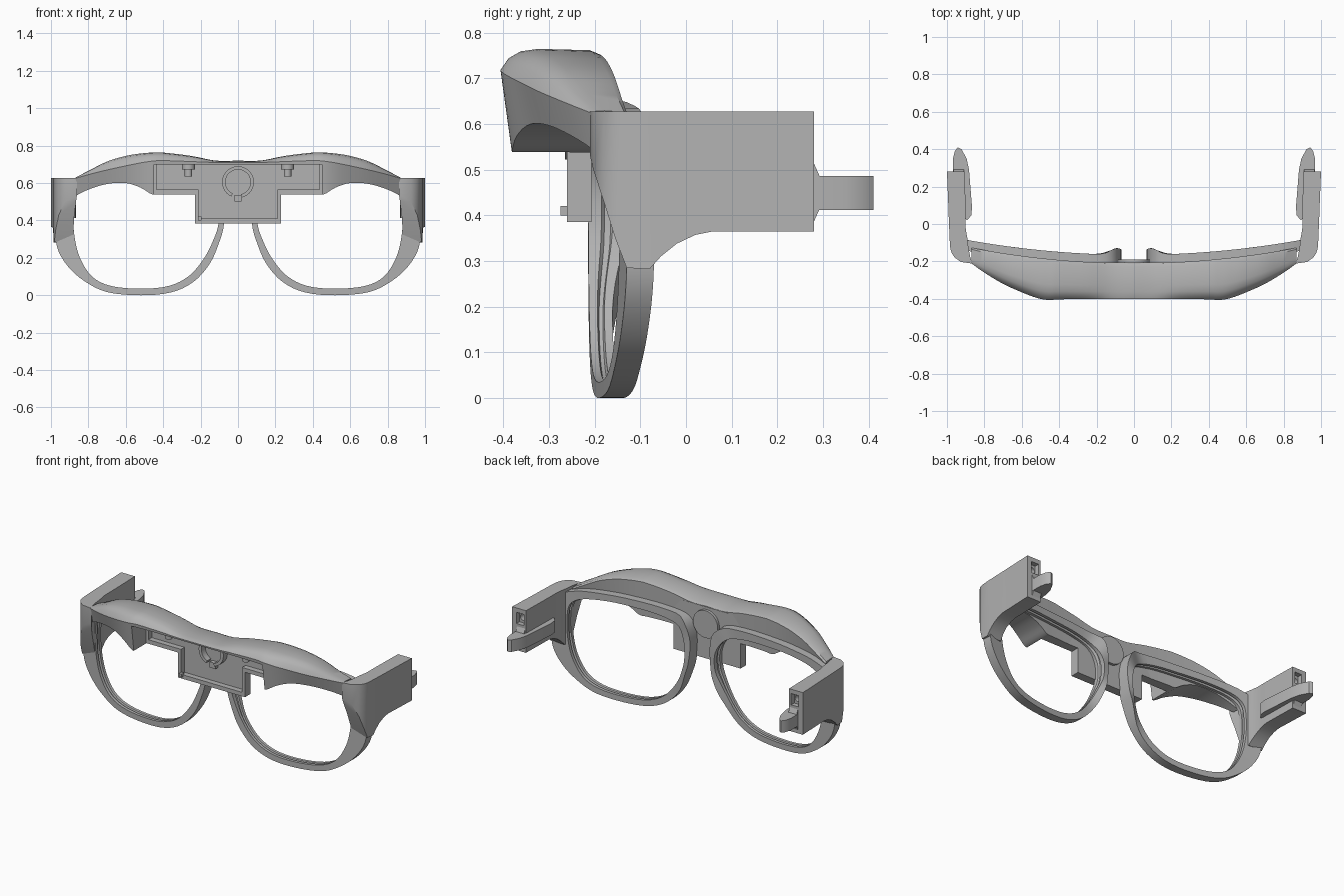
import bpy, bmesh, math
from mathutils import Vector

if "Cube" in bpy.data.objects:
    bpy.data.objects.remove(bpy.data.objects["Cube"], do_unlink=True)

GREY = (0.45, 0.45, 0.45, 1)
mat = bpy.data.materials.new("matte grey")
mat.use_nodes = True
mat.diffuse_color = GREY
mat.node_tree.nodes["Principled BSDF"].inputs["Base Color"].default_value = GREY


def finish(name, bm):
    bmesh.ops.recalc_face_normals(bm, faces=bm.faces)
    mesh = bpy.data.meshes.new(name)
    bm.to_mesh(mesh)
    bm.free()
    obj = bpy.data.objects.new(name, mesh)
    bpy.context.collection.objects.link(obj)
    mesh.materials.append(mat)
    return obj


def activate(obj):
    bpy.ops.object.select_all(action='DESELECT')
    obj.select_set(True)
    bpy.context.view_layer.objects.active = obj


def smooth(obj):
    activate(obj)
    bpy.ops.object.shade_smooth_by_angle(angle=math.radians(32))


def loft(name, sections, closed=False):
    """Skin a row of matching point loops; cap the ends unless it closes."""
    bm = bmesh.new()
    rows = [[bm.verts.new(p) for p in s] for s in sections]
    n = len(rows[0])
    pairs = list(zip(rows, rows[1:]))
    if closed:
        pairs.append((rows[-1], rows[0]))
    else:
        bm.faces.new(rows[0])
        bm.faces.new(rows[-1])
    for a, b in pairs:
        for i in range(n):
            j = (i + 1) % n
            bm.faces.new((a[i], a[j], b[j], b[i]))
    return finish(name, bm)


def prism_y(name, outline, y0, y1):
    return loft(name, [[(x, y, z) for x, z in outline] for y in (y0, y1)])


def prism_z(name, outline, z0, z1):
    return loft(name, [[(x, y, z) for x, y in outline] for z in (z0, z1)])


def box(name, x0, x1, y0, y1, z0, z1):
    return prism_z(name, [(x0, y0), (x1, y0), (x1, y1), (x0, y1)], z0, z1)


def circle(r, cx, cy, start=0.0, sweep=2 * math.pi, n=32):
    return [(cx + r * math.cos(start + sweep * i / n),
             cy + r * math.sin(start + sweep * i / n)) for i in range(n)]


def cut(obj, cutter, keep=False):
    activate(obj)
    m = obj.modifiers.new("cut", 'BOOLEAN')
    m.operation, m.solver, m.object = 'DIFFERENCE', 'EXACT', cutter
    bpy.ops.object.modifier_apply(modifier=m.name)
    if not keep:
        bpy.data.objects.remove(cutter, do_unlink=True)


def spline(points, steps, closed=False):
    """Catmull-Rom through tuples of any length."""
    pts = [Vector(p) for p in points]
    n = len(pts)
    get = (lambda i: pts[i % n]) if closed else (lambda i: pts[max(0, min(n - 1, i))])
    out = []
    for i in range(n if closed else n - 1):
        a, b, c, d = (get(i + k) for k in (-1, 0, 1, 2))
        for s in range(steps):
            t = s / steps
            out.append(b + (c - a) * (t / 2) + (2 * a - 5 * b + 4 * c - d) * (t * t / 2)
                       + (3 * b - a - 3 * c + d) * (t ** 3 / 2))
    return out if closed else out + [pts[-1]]


# Wrap of the frame: front and back depth across the width
def y_front(x):
    return -.215 + .09 * x * x


def y_back(x):
    return -.165 + .1 * x * x + .035 * math.exp(-((x - .09) / .05) ** 2)


# Rims: lens opening (x, z) paired with outer outline (x, z)
RIM = [(.105, .38, .075, .38), (.13, .3, .098, .29), (.18, .2, .15, .17),
       (.26, .105, .24, .07), (.37, .05, .36, .015), (.52, .035, .52, 0),
       (.68, .05, .7, .017), (.78, .1, .82, .075), (.845, .2, .91, .155),
       (.875, .32, .968, .26), (.88, .45, .975, .4), (.86, .54, .96, .56),
       (.78, .585, .83, .625), (.62, .605, .64, .645), (.45, .605, .46, .65),
       (.28, .595, .26, .645), (.16, .56, .12, .62), (.108, .48, .07, .52)]
# Rim section with the lens groove: (inner to outer, front to back)
GROOVE = [(0, 0), (0, .35), (.25, .42), (.25, .58), (0, .65), (0, 1), (1, 1), (1, 0)]


def rim(name, side):
    loops = []
    for xi, zi, xo, zo in spline(RIM, 4, True):
        ring = []
        for t, s in GROOVE:
            x, z = xi + (xo - xi) * t, zi + (zo - zi) * t
            ring.append((side * x, y_front(x) * (1 - s) + y_back(x) * s, max(z, 0)))
        loops.append(ring)
    smooth(loft(name, loops, True))


# Brow: x, top height, crease height, crease depth, lower edge height
BROW = [(0, .72, .71, -.4, .54), (.12, .72, .71, -.4, .54), (.25, .745, .715, -.4, .54),
        (.4, .763, .72, -.403, .54), (.46, .763, .717, -.406, .54),
        (.52, .758, .708, -.395, .575), (.6, .745, .692, -.365, .6),
        (.7, .715, .67, -.32, .595), (.8, .665, .645, -.26, .565),
        (.87, .629, .625, -.21, .53)]


def brow_section(x, top, crease, y, low):
    a = abs(x)
    back = -.21 + .11 * a * a
    depth = back - y
    rise = top - crease
    return [(x, y_front(a), low), (x, min(y + .025, y_front(a) - .004), low),
            (x, y, crease), (x, y + depth * .08, crease + rise * .55),
            (x, y + depth * .2, crease + rise * .88), (x, y + depth * .38, top),
            (x, back - depth * .1, top - .003), (x, back, top - .012)]


half = [tuple(p) for p in spline(BROW, 4)]
full = [(-p[0],) + p[1:] for p in reversed(half[1:])] + half
brow = loft("brow_visor", [brow_section(*p) for p in full])
cut(brow, box("visor_cutter", -.45, .45, -.6, -.255, .4, .7))


# Central holder: a T-shaped tray let into the brow
def tee(wide, narrow, top, shoulder, low):
    right = [(wide, top), (wide, shoulder), (narrow, shoulder), (narrow, low)]
    return right + [(-x, z) for x, z in reversed(right)]


tray = prism_y("holder_tray", tee(.45, .23, .705, .54, .385), -.26, -.207)
pocket = prism_y("pocket_cutter", tee(.435, .21, .7, .565, .41), -.4, -.226)
cut(tray, pocket, keep=True)
cut(brow, pocket)
smooth(brow)

gap = .25
arc = (-math.pi / 2 + gap, 2 * math.pi - 2 * gap)
ring_profile = circle(.085, 0, .605, *arc) + circle(.067, 0, .605, *arc)[::-1]
smooth(prism_y("sensor_ring", ring_profile, -.265, -.22))
smooth(prism_y("sensor_back_disc", circle(.085, 0, .605), -.222, -.19))
box("ring_key", -.02, .02, -.25, -.22, .5, .535)
box("tray_catch", -.215, -.195, -.275, -.25, .4, .42)

# Temple stub: y, lower edge, inner x, outer x
TEMPLE = [(-.21, .53, .862, .875), (-.203, .5, .866, .925), (-.18, .43, .875, .958),
          (-.155, .35, .88, .975), (-.13, .285, .885, .982), (-.08, .282, .89, .986),
          (-.055, .31, .895, .987), (-.02, .338, .9, .988), (.02, .357, .9, .99),
          (.06, .365, .9, .991), (.28, .365, .905, 1)]
# Hinge bar seen from above
HINGE = [(.968, .27), (.968, .35), (.958, .39), (.942, .41), (.922, .4), (.895, .35),
         (.882, .29), (.866, .09), (.87, .045), (.893, .02), (.91, .04), (.925, .27)]

for side, label in ((1, "left"), (-1, "right")):
    rim(label + "_rim", side)
    stub = loft(label + "_temple", [
        [(side * a, y, low), (side * b, y, low), (side * b, y, .627), (side * a, y, .627)]
        for y, low, a, b in TEMPLE])
    # Socket and wire hole in the rear end
    cut(stub, box("socket_cutter", *sorted((side * .92, side * .97)), .25, .4, .53, .6))
    cut(stub, prism_y("hole_cutter", circle(.02, side * .945, .565, n=16), .1, .3))
    smooth(stub)
    smooth(prism_z(label + "_hinge_bar", [(side * x, y) for x, y in HINGE], .412, .486))
    # Flared root where the hinge leaves the temple
    loft(label + "_hinge_root", [
        [(side * .91, y, .45 - h), (side * .966, y, .45 - h),
         (side * .966, y, .45 + h), (side * .91, y, .45 + h)]
        for y, h in ((.27, .068), (.28, .064), (.292, .037))])
    # Peg under the visor roof
    for part, r, z0, z1 in (("head", .035, .672, .706), ("tip", .02, .635, .68)):
        smooth(prism_z(label + "_peg_" + part, circle(r, side * .265, -.3, n=20), z0, z1))
